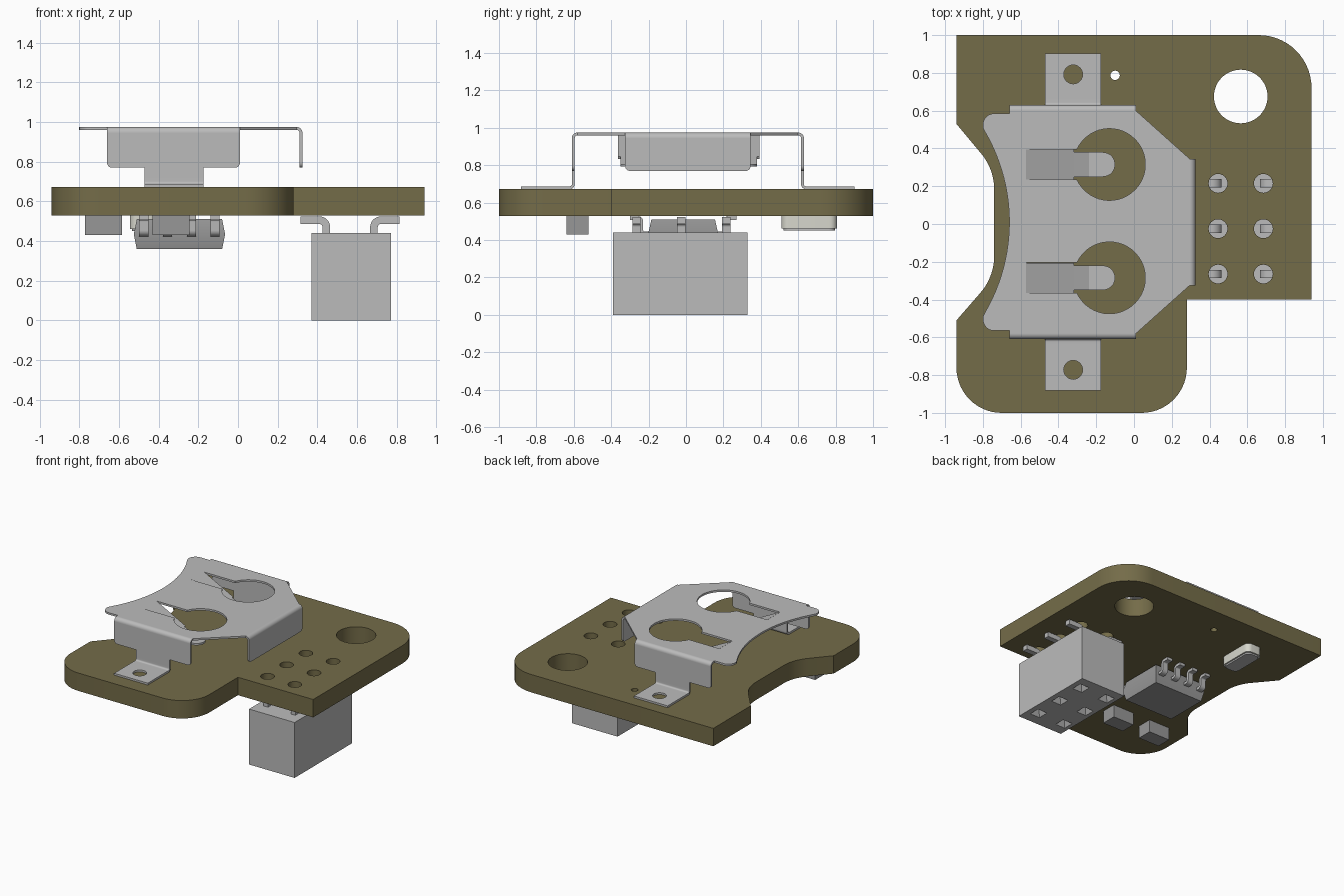
import bpy, bmesh
from math import sin, cos, asin, tan, pi, radians
from mathutils import Vector

if "Cube" in bpy.data.objects:
    bpy.data.objects.remove(bpy.data.objects["Cube"])


def material(name, rgb):
    m = bpy.data.materials.new(name)
    m.use_nodes = True
    m.diffuse_color = (*rgb, 1)
    m.node_tree.nodes["Principled BSDF"].inputs["Base Color"].default_value = (*rgb, 1)
    return m


OLIVE = material("olive board", (0.175, 0.15, 0.066))
GREY = material("light grey", (0.5, 0.5, 0.5))
DARK = material("mid grey", (0.31, 0.31, 0.31))
CREAM = material("pale ceramic", (0.68, 0.68, 0.61))


def finish(name, bm, mat):
    me = bpy.data.meshes.new(name)
    bm.to_mesh(me)
    bm.free()
    me.materials.clear()
    me.materials.append(mat)
    ob = bpy.data.objects.new(name, me)
    bpy.context.collection.objects.link(ob)
    bpy.ops.object.select_all(action="DESELECT")
    ob.select_set(True)
    bpy.context.view_layer.objects.active = ob
    bpy.ops.object.shade_smooth_by_angle(angle=radians(30))
    return ob


def circle(cx, cy, r, n=32, a0=0.0, a1=2 * pi):
    full = a1 - a0 >= 2 * pi
    return [(cx + r * cos(a), cy + r * sin(a))
            for a in (a0 + (a1 - a0) * i / (n if full else n - 1) for i in range(n))]


def rect(x0, x1, y0, y1, r=0):
    return rounded([(x0, y0, r), (x1, y0, r), (x1, y1, r), (x0, y1, r)])


def rounded(pts, closed=True, n=8):
    """Polyline whose corners (x, y, radius) become arcs."""
    out = []
    for i, (x, y, r) in enumerate(pts):
        p = Vector((x, y))
        if r == 0 or (not closed and i in (0, len(pts) - 1)):
            out.append((x, y))
            continue
        a = (Vector(pts[i - 1][:2]) - p).normalized()
        b = (Vector(pts[(i + 1) % len(pts)][:2]) - p).normalized()
        half = a.angle(b) / 2
        c = p + (a + b).normalized() * (r / sin(half))
        start, end = p + a * (r / tan(half)) - c, p + b * (r / tan(half)) - c
        turn = start.angle_signed(end)
        for k in range(n + 1):
            t = -turn * k / n
            out.append((c.x + start.x * cos(t) - start.y * sin(t),
                        c.y + start.x * sin(t) + start.y * cos(t)))
    return out


def plate(name, loops, w0, w1, mat, to=lambda u, v, w: (u, v, w)):
    """Flat outline with holes, extruded from w0 to w1 and mapped into place."""
    cu = bpy.data.curves.new(name, "CURVE")
    cu.dimensions, cu.fill_mode, cu.extrude = "2D", "BOTH", (w1 - w0) / 2
    for loop in loops:
        sp = cu.splines.new("POLY")
        sp.points.add(len(loop) - 1)
        for q, (u, v) in zip(sp.points, loop):
            q.co = (u, v, 0, 1)
        sp.use_cyclic_u = True
    tmp = bpy.data.objects.new(name + "_outline", cu)
    me = tmp.to_mesh()
    bm = bmesh.new()
    bm.from_mesh(me)
    tmp.to_mesh_clear()
    bpy.data.objects.remove(tmp)
    bpy.data.curves.remove(cu)
    bmesh.ops.remove_doubles(bm, verts=bm.verts, dist=0.0002)
    for v in bm.verts:
        v.co = to(v.co.x, v.co.y, v.co.z + (w0 + w1) / 2)
    bmesh.ops.recalc_face_normals(bm, faces=bm.faces)
    for f in bm.faces:
        f.material_index = 0
    return finish(name, bm, mat)


def strip(name, path, w0, w1, mat, to, t=0.015):
    """Bent sheet: a centre line given thickness t and width w0 to w1."""
    p = [Vector(q) for q in rounded(path, closed=False)]
    left, right = [], []
    for i, q in enumerate(p):
        d1 = (q - p[max(i - 1, 0)]).normalized() if i else (p[1] - q).normalized()
        d2 = (p[i + 1] - q).normalized() if i < len(p) - 1 else d1
        n1, n2 = Vector((-d1.y, d1.x)), Vector((-d2.y, d2.x))
        m = (n1 + n2).normalized()
        m *= t / 2 / m.dot(n1)
        left.append(tuple(q + m))
        right.append(tuple(q - m))
    return plate(name, [left + right[::-1]], w0, w1, mat, to)


def loft(name, cx, cy, sections, mat, caps=(True, True)):
    """Stack of rectangles (half x, half y, z)."""
    bm = bmesh.new()
    rings = [[bm.verts.new((cx + i * hx, cy + j * hy, z))
              for i, j in ((-1, -1), (1, -1), (1, 1), (-1, 1))] for hx, hy, z in sections]
    for a, b in zip(rings, rings[1:]):
        for k in range(4):
            bm.faces.new((a[k], a[(k + 1) % 4], b[(k + 1) % 4], b[k]))
    for ring, cap in zip((rings[0], rings[-1]), caps):
        if cap:
            bm.faces.new(ring)
    bmesh.ops.recalc_face_normals(bm, faces=bm.faces)
    if not all(caps):
        bmesh.ops.reverse_faces(bm, faces=bm.faces)
    return finish(name, bm, mat)


# circuit board with holes
PIN_X, PIN_Y = (0.445, 0.685), (-0.265, -0.025, 0.215)
outline = rounded([(-0.94, 1, 0), (0.94, 1, 0.28), (0.94, -0.4, 0), (0.28, -0.4, 0),
                   (0.28, -1, 0.24), (-0.94, -1, 0.24), (-0.94, -0.51, 0),
                   (-0.74, -0.28, 0.3), (-0.74, 0.29, 0.3), (-0.94, 0.53, 0)], n=14)
holes = [circle(0.565, 0.675, 0.142, 48), circle(-0.1, 0.787, 0.025, 16)]
holes += [circle(x, y, 0.05, 24) for x in PIN_X for y in PIN_Y]
plate("board", [outline] + holes, 0.53, 0.672, OLIVE)

# battery clip: top sheet with scooped end and two keyholes
MID = 0.01
half = [(0.295, 0.335), (0.01, 0.59), (-0.66, 0.59), (-0.66, 0.575)]
ear = rounded([(-0.66, 0.575, 0), (-0.8, 0.575, 0.06), (-0.8, 0.5, 0.02), (-0.79, 0.48, 0)], closed=False)
ang = asin(0.48 / 0.951)
scoop = circle(-1.611, 0, 0.951, 24, -ang, ang)[::-1]
side = half + ear[1:-1]
sheet = side + scoop + [(x, -y) for x, y in reversed(side)]
sheet = [(x, y + MID) for x, y in sheet]
opening = asin(0.08 / 0.19)
keyholes = [[(-0.57, c - 0.08)] + circle(-0.13, c, 0.19, 40, opening - pi, pi - opening)
            + [(-0.57, c + 0.08)] for c in (-0.285, 0.315)]
plate("clip_top", [sheet] + keyholes, 0.96, 0.975, GREY)

# clip side walls, bends and soldering feet
for label, s in (("front", -1), ("back", 1)):
    def along_x(u, v, w, s=s):
        return (w, MID + s * u, v)

    def upright(u, v, w, s=s):
        return (u, MID + s * w, v)

    def flat(u, v, w, s=s):
        return (u, MID + s * v, w)

    strip(f"clip_{label}_bend", [(0.59, 0.9675, 0), (0.6125, 0.9675, 0.0224), (0.6125, 0.945, 0)],
          -0.66, 0.01, GREY, along_x)
    wall = rounded([(-0.66, 0.945, 0), (-0.66, 0.77, 0.025), (-0.47, 0.77, 0), (-0.47, 0.715, 0),
                    (-0.175, 0.715, 0), (-0.175, 0.77, 0), (0.01, 0.77, 0.025), (0.01, 0.945, 0)])
    plate(f"clip_{label}_wall", [wall], 0.605, 0.62, GREY, upright)
    strip(f"clip_{label}_foot_bend", [(0.6125, 0.715, 0), (0.6125, 0.68, 0.02), (0.65, 0.68, 0)],
          -0.47, -0.175, GREY, along_x)
    plate(f"clip_{label}_foot", [rect(-0.47, -0.175, 0.65, 0.892), circle(-0.322, 0.782, 0.05, 24)],
          0.6725, 0.6875, GREY, flat)


# clip end wall
def along_y(u, v, w):
    return (u, w, v)


strip("clip_end_bend", [(0.295, 0.9675, 0), (0.3175, 0.9675, 0.0224), (0.3175, 0.945, 0)],
      MID - 0.335, MID + 0.335, GREY, along_y)
end = rounded([(-0.325, 0.945, 0), (-0.325, 0.77, 0.025), (0.345, 0.77, 0.025), (0.345, 0.945, 0)])
plate("clip_end_wall", [end], 0.31, 0.325, GREY, lambda u, v, w: (w, u, v))

# spring fingers
for i, c in enumerate((-0.285, 0.315)):
    strip(f"finger_{i}_root", [(-0.575, 0.969, 0), (-0.32, 0.84, 0)], c - 0.079, c + 0.079, GREY, along_y)
    strip(f"finger_{i}_arm", [(-0.32, 0.84, 0), (-0.24, 0.8, 0)], c - 0.065, c + 0.065, GREY, along_y)
    tip = [(-0.24, c - 0.065)] + circle(-0.165, c, 0.065, 16, -pi / 2, pi / 2) + [(-0.24, c + 0.065)]
    plate(f"finger_{i}_tip", [tip], 0.7925, 0.8075, GREY)

# socket header with tapered openings and bent leads
box = rect(0.37, 0.77, -0.39, 0.33)
plate("header_body", [box], 0.05, 0.44, GREY)
plate("header_mouth", [box] + [rect(x - 0.043, x + 0.043, y - 0.043, y + 0.043)
                               for x in PIN_X for y in PIN_Y], 0, 0.05, GREY)
for x, s in zip(PIN_X, (-1, 1)):
    for y in PIN_Y:
        loft("header_socket", x, y, [(0.043, 0.043, 0.001), (0.012, 0.012, 0.048)], GREY, (False, True))
        strip("header_lead", [(x, 0.43, 0), (x, 0.505, 0.035), (x + s * 0.13, 0.505, 0)],
              y - 0.022, y + 0.022, GREY, along_y, 0.038)

# chip with gull-wing leads
CX, CY = -0.295, -0.015
loft("chip_body", CX, CY, [(0.215, 0.17, 0.36), (0.23, 0.187, 0.435), (0.215, 0.17, 0.51)], DARK)
for k in range(4):
    x = CX + (k - 1.5) * 0.12
    for s in (-1, 1):
        strip("chip_lead", [(0.17, 0.435, 0), (0.225, 0.435, 0.02), (0.225, 0.518, 0.02), (0.285, 0.518, 0)],
              x - 0.023, x + 0.023, GREY, lambda u, v, w, s=s: (w, CY + s * u, v), 0.022)

# small parts under the board
for i, x in enumerate((-0.6775, -0.3375)):
    loft(f"resistor_{i}", x, -0.58, [(0.0925, 0.06, 0.43), (0.0925, 0.06, 0.531)], DARK)
plate("crystal_base", [rect(-0.545, -0.405, 0.51, 0.808, 0.04)], 0.462, 0.531, CREAM)
plate("crystal_lid", [rect(-0.533, -0.417, 0.522, 0.796, 0.035)], 0.45, 0.462, GREY)
